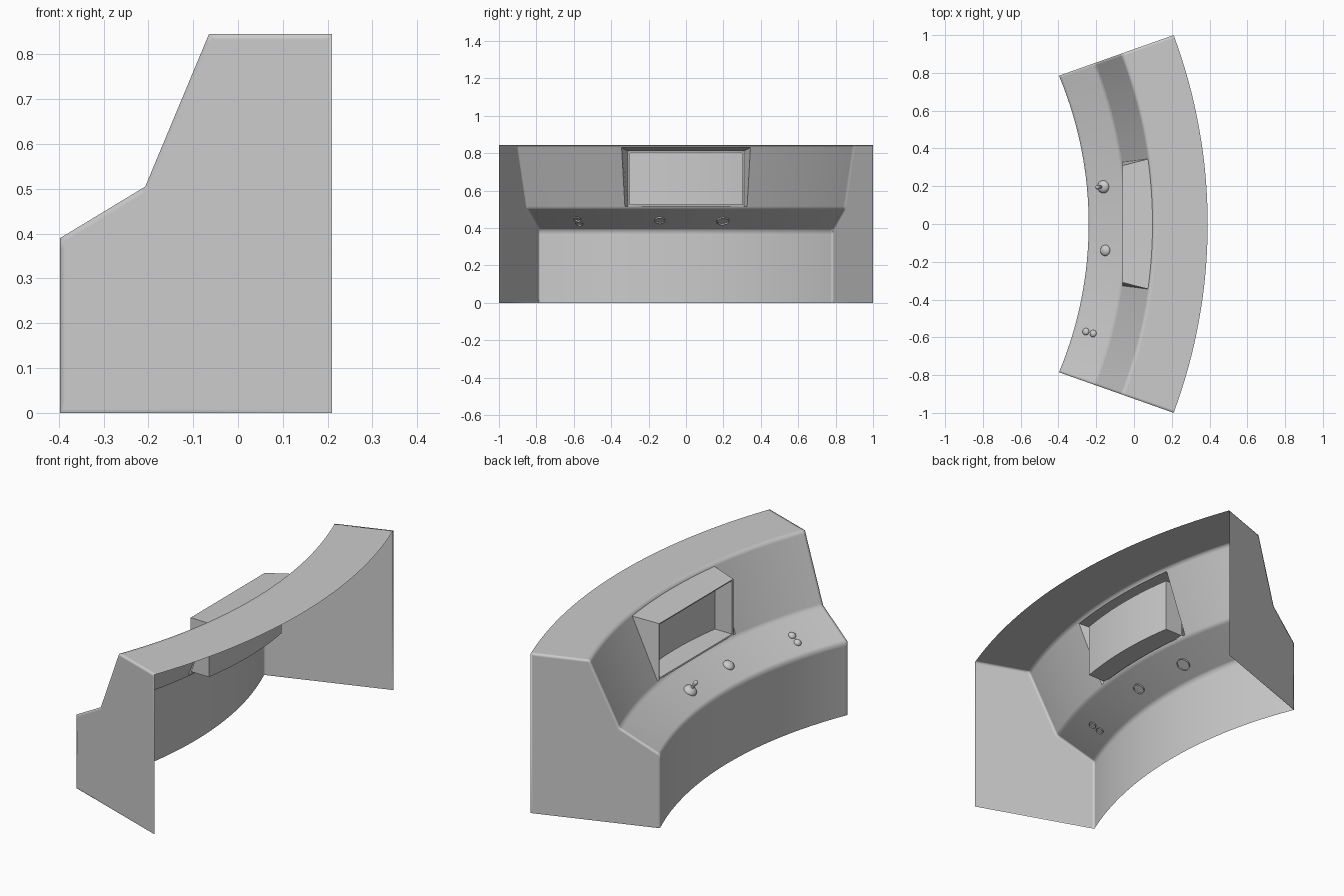
import bpy, bmesh, math
from mathutils import Vector

if "Cube" in bpy.data.objects:
    bpy.data.objects.remove(bpy.data.objects["Cube"])


def finish(name, bm, angle=None):
    bmesh.ops.recalc_face_normals(bm, faces=bm.faces)
    me = bpy.data.meshes.new(name)
    bm.to_mesh(me)
    bm.free()
    ob = bpy.data.objects.new(name, me)
    bpy.context.collection.objects.link(ob)
    for p in me.polygons:
        p.use_smooth = True
    if angle:
        bpy.ops.object.select_all(action='DESELECT')
        ob.select_set(True)
        bpy.context.view_layer.objects.active = ob
        bpy.ops.object.shade_smooth_by_angle(angle=math.radians(angle))
    return ob


def arc_point(x, z, u):
    """Point at u (-1..1) on the arc of a profile point given at the end panel."""
    k = x + 0.397
    h = 0.785 + k * 0.354
    xm = -0.24 + k * 1.038
    s = xm - x
    r = (h * h + s * s) / (2 * s)
    a = math.asin(h / r) * u
    return Vector((xm - r * (1 - math.cos(a)), r * math.sin(a), z))


def linspace(a, b, n):
    return [a + (b - a) * i / n for i in range(n + 1)]


# Console profile with support rows near each corner
corners = [(-0.397, 0), (-0.397, 0.39), (-0.207, 0.505), (-0.065, 0.845), (0.21, 0.845)]
rows = []
for i, (a, b) in enumerate(zip(corners, corners[1:])):
    for t in ((0, 0.03, 0.955) if i == 2 else (0, 0.06, 0.94)):
        rows.append((a[0] + (b[0] - a[0]) * t, a[1] + (b[1] - a[1]) * t))
rows.append(corners[-1])
HOLE = 0.375
N = 12
cols = ([-1] + linspace(-0.985, -HOLE, 10) + linspace(-HOLE, HOLE, N)[1:]
        + linspace(HOLE, 0.985, 10)[1:] + [1])

# Console shell: open back and bottom, window in the sloping panel
bm = bmesh.new()
grid = [[bm.verts.new(arc_point(x, z, u)) for x, z in rows] for u in cols]
for i in range(len(cols) - 1):
    for j in range(len(rows) - 1):
        if j == 7 and abs(cols[i] + cols[i + 1]) / 2 < HOLE:
            continue
        bm.faces.new((grid[i][j], grid[i + 1][j], grid[i + 1][j + 1], grid[i][j + 1]))
ends = []
for column in (grid[0], grid[-1]):
    foot = bm.verts.new((column[-1].co.x, column[-1].co.y, 0))
    ends.append(bm.faces.new(column + [foot]))
bmesh.ops.recalc_face_normals(bm, faces=bm.faces)
bmesh.ops.inset_individual(bm, faces=ends, thickness=0.012)
finish("console_shell", bm)

# Screen hood: flares from window to rim, then a recess to the curved screen
bm = bmesh.new()
us = linspace(-1, 1, N)


def ring(bottom, top):
    return [bm.verts.new(p) for p in bottom + top[::-1]]


def edge(x, h, z, bulge=0):
    return [Vector((x + bulge * (1 - u * u), h * u, z)) for u in us]


hole = ring(*[[arc_point(*rows[j], HOLE * u) for u in us] for j in (7, 8)])
rim = ring(edge(-0.06, 0.31, 0.515), edge(-0.06, 0.31, 0.812))
lip = ring(edge(-0.058, 0.303, 0.522), edge(-0.058, 0.303, 0.805))
back = ring(edge(0.042, 0.303, 0.522, 0.025), edge(0.042, 0.303, 0.805, 0.025))
for a, b in ((hole, rim), (rim, lip), (lip, back)):
    for i in range(len(a)):
        k = (i + 1) % len(a)
        bm.faces.new((a[i], a[k], b[k], b[i]))
for i in range(N):
    bm.faces.new((back[i], back[i + 1], back[-2 - i], back[-1 - i]))
finish("screen_hood", bm, 30)


# Controls on the shelf, turned from (radius, height) profiles
def lathe(name, x, y, pts, n=24, tilt=-30, lift=0.0):
    s = min(range(101), key=lambda i: abs(shelf_x(i / 100, y) - x)) / 100
    z = 0.39 + 0.115 * s + lift
    bm = bmesh.new()
    rings = [[bm.verts.new((r * math.cos(2 * math.pi * i / n),
                            r * math.sin(2 * math.pi * i / n), h)) for i in range(n)]
             for r, h in pts]
    for a, b in zip(rings, rings[1:]):
        for i in range(n):
            k = (i + 1) % n
            bm.faces.new((a[i], a[k], b[k], b[i]))
    bm.faces.new(rings[-1])
    ob = finish(name, bm, 40)
    ob.location = (x, y, z)
    ob.rotation_euler = (0, math.radians(tilt), math.atan2(y, x + 2.56))
    return ob


def shelf_x(t, y):
    x = -0.397 + 0.19 * t
    k = x + 0.397
    xm = -0.24 + k * 1.038
    h = 0.785 + k * 0.354
    return xm - (xm - x) * (y / h) ** 2


def dome(r, h):
    return [(r, -0.008)] + [(r * math.cos(a), h * math.sin(a))
                            for a in linspace(0, math.radians(82), 6)]


lathe("round_button", -0.152, -0.14, dome(0.029, 0.018))
lathe("small_button_front", -0.255, -0.57, dome(0.019, 0.014))
lathe("small_button_rear", -0.216, -0.58, dome(0.019, 0.014))
lathe("joystick_base", -0.162, 0.197, dome(0.034, 0.024))
lathe("joystick_stick", -0.162, 0.197,
      [(0.007, 0.01), (0.007, 0.04), (0.010, 0.046), (0.011, 0.062), (0.008, 0.069), (0.003, 0.072)],
      n=16, tilt=-32)
